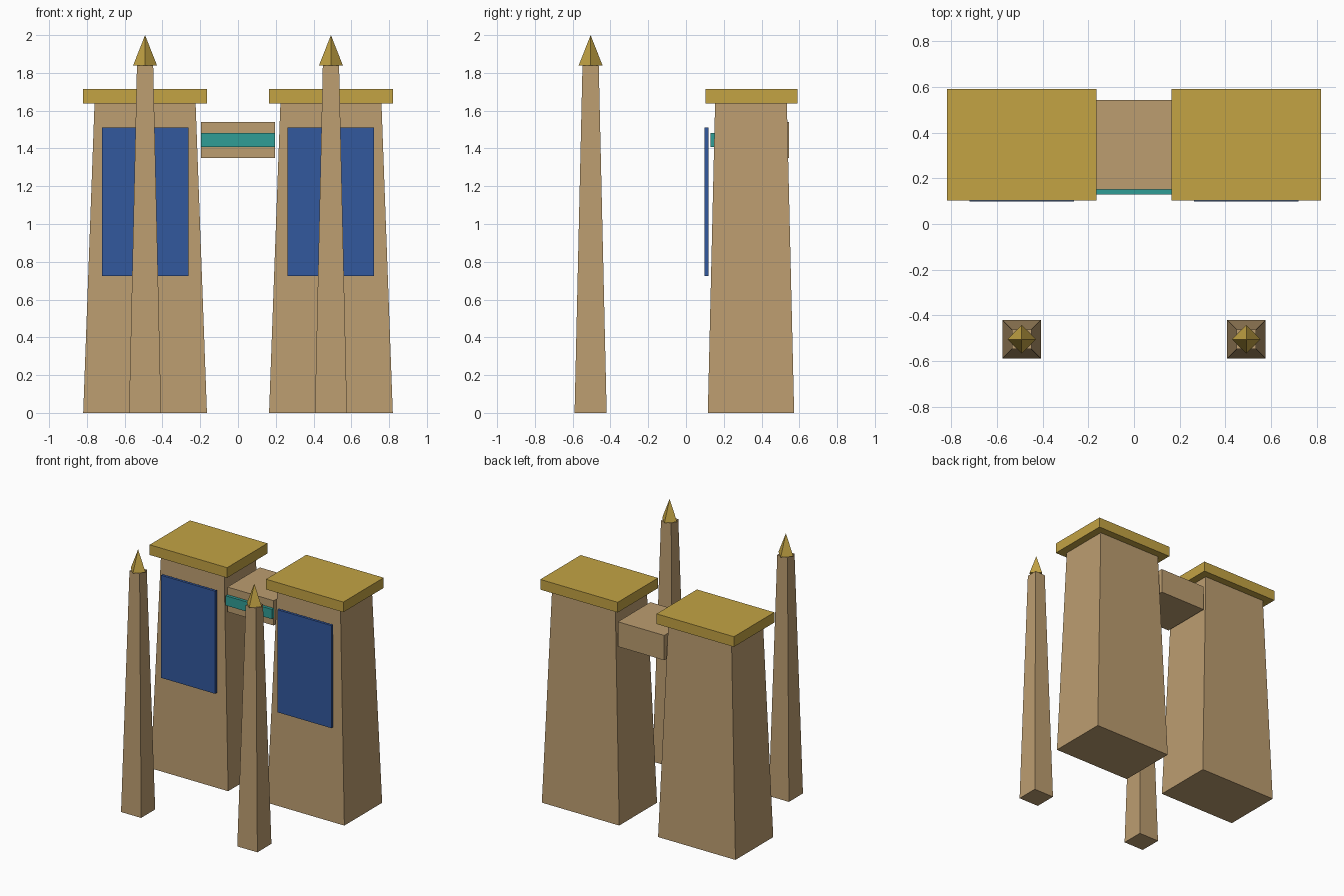
import bpy
import bmesh

cube = bpy.data.objects.get("Cube")
if cube:
    bpy.data.objects.remove(cube, do_unlink=True)


def make_material(name, rgb):
    """Flat material from 0-255 display values, stored as linear."""
    color = [((c / 255 + 0.055) / 1.055) ** 2.4 for c in rgb] + [1]
    mat = bpy.data.materials.new(name)
    mat.use_nodes = True
    mat.diffuse_color = color
    mat.node_tree.nodes["Principled BSDF"].inputs["Base Color"].default_value = color
    return mat


sandstone = make_material("sandstone", (188, 157, 112))
gold = make_material("gold", (195, 163, 68))
blue = make_material("banner blue", (50, 88, 158))
teal = make_material("teal", (48, 158, 150))


def add_object(name, bm, mat):
    bmesh.ops.recalc_face_normals(bm, faces=bm.faces)
    mesh = bpy.data.meshes.new(name)
    bm.to_mesh(mesh)
    bm.free()
    mesh.materials.append(mat)
    obj = bpy.data.objects.new(name, mesh)
    bpy.context.collection.objects.link(obj)


def block(name, mat, center, size, z0, z1, top_size=None):
    """Box from z0 to z1 that may taper to top_size."""
    bm = bmesh.new()
    bmesh.ops.create_cube(bm, size=1)
    for v in bm.verts:
        w, d = (top_size or size) if v.co.z > 0 else size
        v.co = (center[0] + v.co.x * w, center[1] + v.co.y * d,
                z1 if v.co.z > 0 else z0)
    add_object(name, bm, mat)


def spire(name, mat, center, radius, z0, z1):
    """Four-sided point with its corners on the x and y axes."""
    bm = bmesh.new()
    bmesh.ops.create_cone(bm, cap_ends=True, segments=4, radius1=radius,
                          radius2=0, depth=z1 - z0)
    bmesh.ops.translate(bm, verts=bm.verts,
                        vec=(center[0], center[1], (z0 + z1) / 2))
    add_object(name, bm, mat)


# Matching tower, banner and obelisk on each side
for side, sign in (("left", 1), ("right", -1)):
    x = 0.492 * sign
    block(f"{side}_tower", sandstone, (x, 0.344), (0.655, 0.457), 0, 1.64, (0.535, 0.38))
    block(f"{side}_tower_cap", gold, (x, 0.347), (0.655, 0.488), 1.637, 1.715)
    block(f"{side}_banner", blue, (x, 0.109), (0.458, 0.02), 0.725, 1.51)
    block(f"{side}_obelisk", sandstone, (x, -0.505), (0.17, 0.17), 0, 1.84, (0.086, 0.086))
    spire(f"{side}_obelisk_tip", gold, (x, -0.505), 0.063, 1.84, 2.0)

# Bridge between the towers with its coloured band
block("lintel", sandstone, (0, 0.348), (0.392, 0.392), 1.35, 1.54)
block("lintel_band", teal, (0, 0.142), (0.392, 0.025), 1.408, 1.482)
